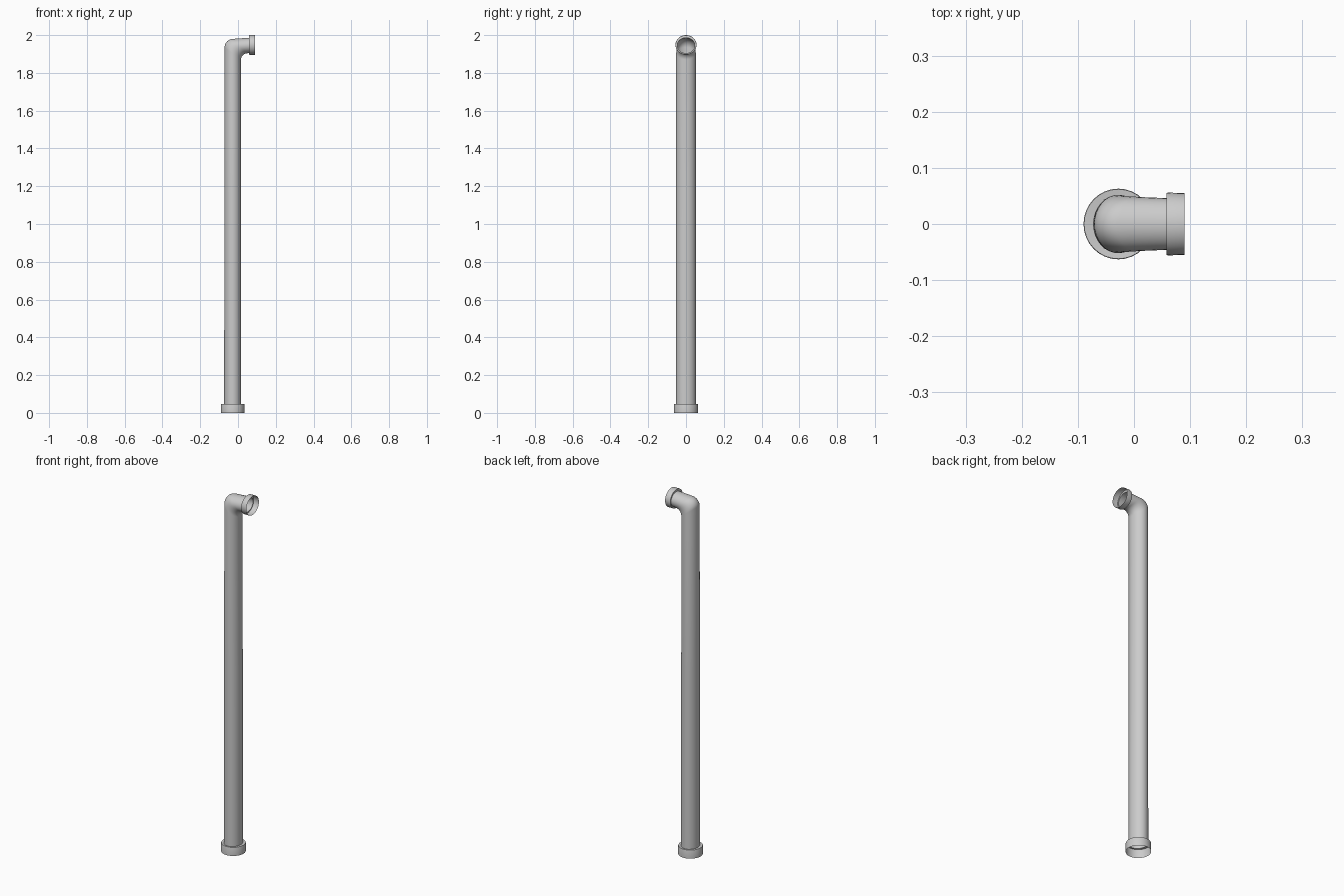
import bpy, bmesh, math
from mathutils import Vector

if "Cube" in bpy.data.objects:
    bpy.data.objects.remove(bpy.data.objects["Cube"])

SIDES = 32


def loft(name, rings):
    """Open tube through rings given as (inner xz, outer xz, half width in y)."""
    bm = bmesh.new()
    loops = []
    for inner, outer, wy in rings:
        a, b = Vector((inner[0], 0, inner[1])), Vector((outer[0], 0, outer[1]))
        mid, half = (a + b) / 2, (b - a) / 2
        loops.append([bm.verts.new(mid + half * math.cos(t) + Vector((0, wy * math.sin(t), 0)))
                      for t in (2 * math.pi * i / SIDES for i in range(SIDES))])
    for l0, l1 in zip(loops, loops[1:]):
        for i in range(SIDES):
            j = (i + 1) % SIDES
            bm.faces.new((l0[i], l0[j], l1[j], l1[i]))
    bmesh.ops.recalc_face_normals(bm, faces=bm.faces)
    me = bpy.data.meshes.new(name)
    bm.to_mesh(me)
    bm.free()
    # open shells: make sure the outer side faces outwards
    ob = bpy.data.objects.new(name, me)
    bpy.context.collection.objects.link(ob)
    p = me.polygons[-1]
    (i0, o0, _), (i1, o1, _) = rings[-2:]
    c = Vector(((i0[0] + o0[0] + i1[0] + o1[0]) / 4, 0, (i0[1] + o0[1] + i1[1] + o1[1]) / 4))
    if p.normal.dot(p.center - c) < 0:
        me.flip_normals()
    bpy.ops.object.select_all(action='DESELECT')
    ob.select_set(True)
    bpy.context.view_layer.objects.active = ob
    bpy.ops.object.shade_smooth_by_angle(angle=math.radians(35))
    return ob


def level(z, rx, ry, x=-0.028):
    return (x + rx, z), (x - rx, z), ry


def upright(x, rz, ry, z=1.948):
    return (x, z - rz), (x, z + rz), ry


# Long pipe with a tight bend and short outlet
rings = [level(0.046, 0.045, 0.052), level(1.0, 0.0445, 0.052)]
STEPS = 10
for k in range(STEPS + 1):
    f = k / STEPS
    t = f * math.pi / 2
    rings.append(((0.050 - 0.034 * math.cos(t), 1.870 + 0.034 * math.sin(t)),
                  (-0.026 - 0.045 * math.cos(t), 1.935 + 0.045 * math.sin(t)),
                  0.052 - 0.004 * f))
rings.append(((0.06, 1.905), (0.06, 1.986), 0.046))
loft("pipe", rings)

# Open socket collars: step out from the pipe, then a straight wall
loft("base_collar", [level(0.046, 0.045, 0.052), level(0.047, 0.061, 0.062),
                     level(0.044, 0.062, 0.063), level(0, 0.062, 0.063)])
loft("outlet_collar", [((0.06, 1.905), (0.06, 1.986), 0.046), upright(0.058, 0.051, 0.055),
                       upright(0.061, 0.052, 0.056), upright(0.09, 0.052, 0.055)])
